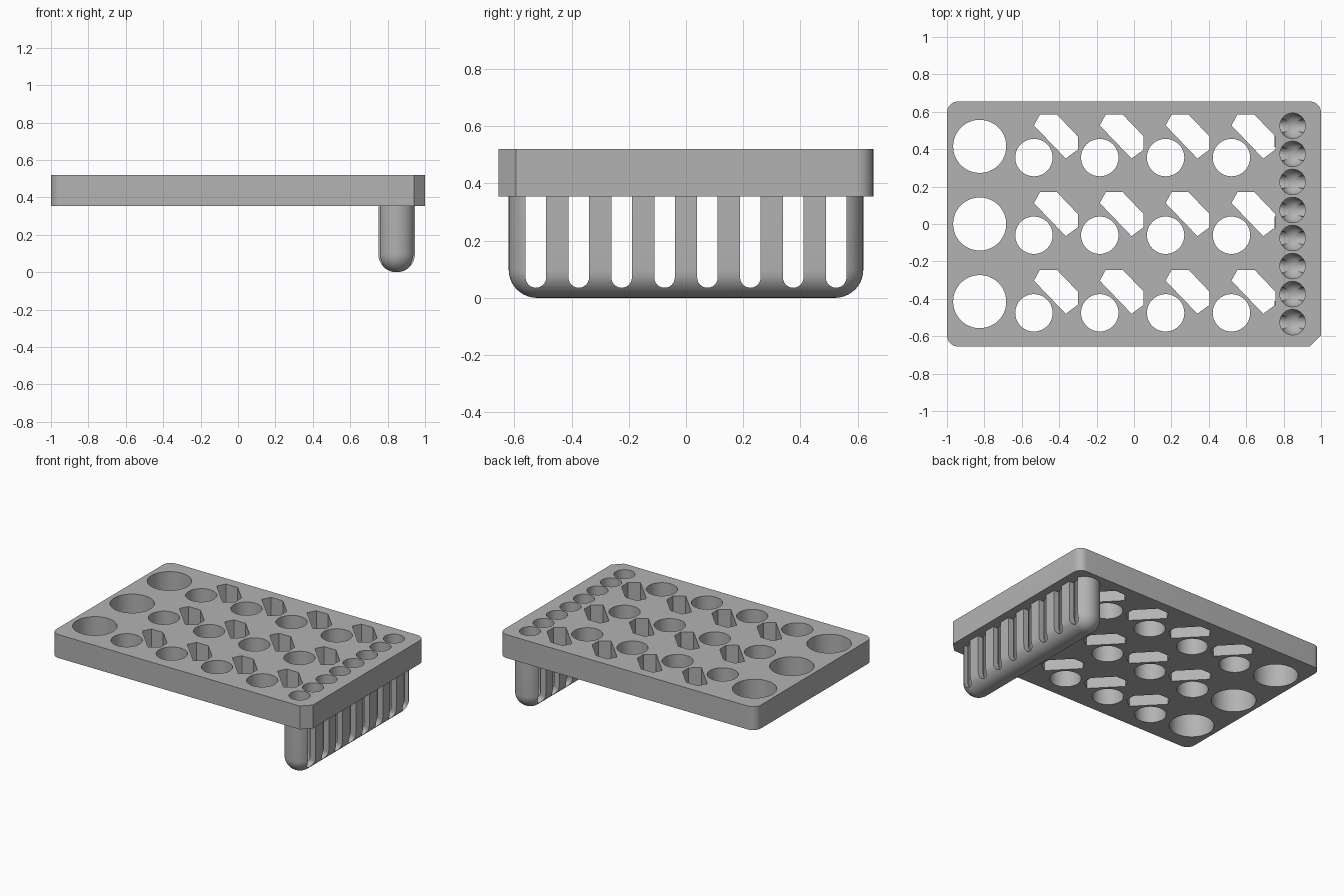
import bpy, bmesh, math
from mathutils import Matrix, Vector

cube = bpy.data.objects.get("Cube")
if cube:
    bpy.data.objects.remove(cube, do_unlink=True)

BOTTOM, TOP = 0.355, 0.52
LEG_X, LEG_R = 0.848, 0.098
WELLS = [0.525 - 0.15 * i for i in range(8)]
ROWS = [0.415, 0, -0.415]

grey = bpy.data.materials.new("mid grey")
grey.use_nodes = True
grey.diffuse_color = (0.45, 0.45, 0.45, 1)
grey.node_tree.nodes["Principled BSDF"].inputs["Base Color"].default_value = (0.45, 0.45, 0.45, 1)


def make_object(name, bm):
    bmesh.ops.recalc_face_normals(bm, faces=bm.faces[:])
    mesh = bpy.data.meshes.new(name)
    bm.to_mesh(mesh)
    bm.free()
    mesh.materials.append(grey)
    obj = bpy.data.objects.new(name, mesh)
    bpy.context.collection.objects.link(obj)
    return obj


def prism(bm, outline, z0, z1):
    low = [bm.verts.new((x, y, z0)) for x, y in outline]
    high = [bm.verts.new((x, y, z1)) for x, y in outline]
    bm.faces.new(low[::-1])
    bm.faces.new(high)
    for i in range(len(low)):
        j = (i + 1) % len(low)
        bm.faces.new((low[i], low[j], high[j], high[i]))
    return low + high


def arc(cx, cy, r, start, end, steps):
    return [(cx + r * math.cos(math.radians(start + (end - start) * i / steps)),
             cy + r * math.sin(math.radians(start + (end - start) * i / steps)))
            for i in range(steps + 1)]


def circle(cx, cy, r, n=48):
    return arc(cx, cy, r, 0, 360, n)[:-1]


def combine(target, tool, operation):
    mod = target.modifiers.new(operation.title(), "BOOLEAN")
    mod.operation, mod.object, mod.solver = operation, tool, "EXACT"
    bpy.context.view_layer.objects.active = target
    bpy.ops.object.modifier_apply(modifier=mod.name)
    bpy.data.objects.remove(tool, do_unlink=True)


# Plate with three round corners and one chamfered corner
w, d, r = 1.0, 0.655, 0.06
outline = [(w - r, -d), (w, -d + r)]
for sx, sy, a in ((1, 1, 0), (-1, 1, 90), (-1, -1, 180)):
    outline += arc(sx * (w - r), sy * (d - r), r, a, a + 90, 8)
bm = bmesh.new()
prism(bm, outline, BOTTOM, TOP)
rack = make_object("rack", bm)

# Hanging leg: stadium section with a fully rounded underside
bm = bmesh.new()
rings = []
levels = arc(0, LEG_R, LEG_R, 272, 360, 10) + [(LEG_R, 0.42)]
for radius, z in levels:
    pts = arc(LEG_X, 0.522, radius, 0, 180, 20) + arc(LEG_X, -0.522, radius, 180, 360, 20)
    rings.append([bm.verts.new((x, y, z)) for x, y in pts])
for a, b in zip(rings, rings[1:]):
    for i in range(len(a)):
        j = (i + 1) % len(a)
        bm.faces.new((a[i], a[j], b[j], b[i]))
bm.faces.new(rings[0][::-1])
bm.faces.new(rings[-1])
combine(rack, make_object("leg", bm), "UNION")

# Large holes, small holes and six-sided slots through the plate
bm = bmesh.new()
slot = [(0.032, 0.23), (0.123, 0.23), (0.235, 0.113),
        (0.235, 0.043), (0.17, -0.005), (0, 0.172)]
for y in ROWS:
    prism(bm, circle(-0.825, y, 0.142), 0.3, 0.6)
    for i in range(4):
        cx, cy = -0.535 + 0.352 * i, y - 0.06
        prism(bm, circle(cx, cy, 0.1), 0.3, 0.6)
        prism(bm, [(cx + x, cy + v) for x, v in slot], 0.3, 0.6)

# Round-bottomed wells down into the leg
well_r = 0.068
for y in WELLS:
    profile = [(0, 0.1 - well_r)] + arc(0, 0.1, well_r, 280, 360, 8) + [(well_r, 0.6), (0, 0.6)]
    verts = [bm.verts.new((LEG_X + px, y, pz)) for px, pz in profile]
    edges = [bm.edges.new(pair) for pair in zip(verts, verts[1:])]
    spun = bmesh.ops.spin(bm, geom=verts + edges, cent=(LEG_X, y, 0), axis=(0, 0, 1),
                          angle=math.tau, steps=32)
    bmesh.ops.remove_doubles(bm, verts=bm.verts[:], dist=0.0001)
combine(rack, make_object("hole_cutter", bm), "DIFFERENCE")

# Round-ended windows across the leg, one for each well
bm = bmesh.new()
for y in WELLS:
    shape = arc(y, 0.071, 0.036, 180, 360, 12) + [(y + 0.036, BOTTOM), (y - 0.036, BOTTOM)]
    verts = prism(bm, shape, 0.7, 1.0)
    for v in verts:
        v.co = Vector((v.co.z, v.co.x, v.co.y))
combine(rack, make_object("window_cutter", bm), "DIFFERENCE")

# Smooth shading on the curves, sharp elsewhere
bpy.ops.object.select_all(action="DESELECT")
rack.select_set(True)
bpy.context.view_layer.objects.active = rack
bpy.ops.object.shade_smooth_by_angle(angle=math.radians(30))
